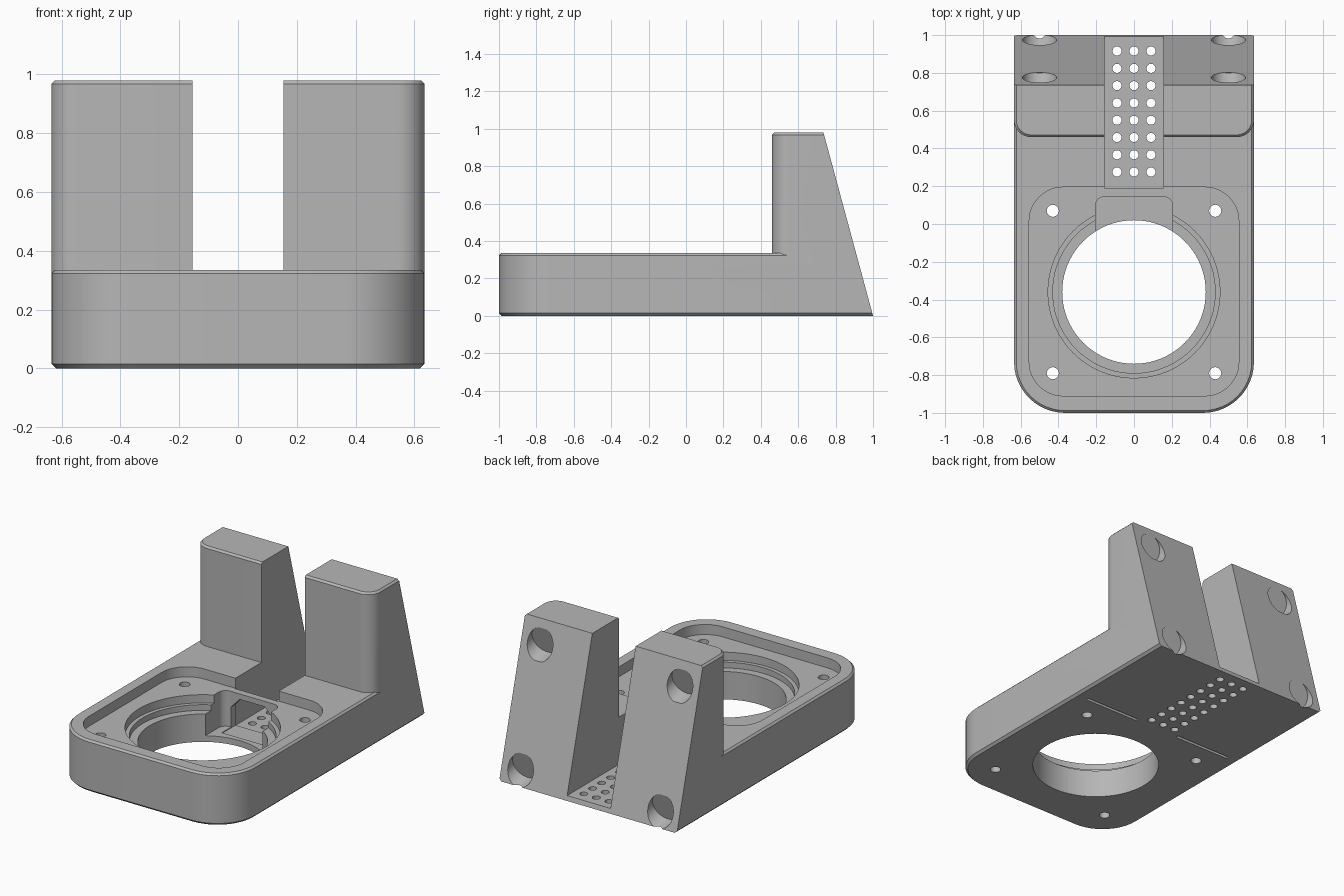
import bpy, bmesh, math
from mathutils import Matrix, Vector

cube = bpy.data.objects.get("Cube")
if cube:
    bpy.data.objects.remove(cube, do_unlink=True)

HALF = 0.635      # half width of the body
RIM = 0.335       # top of the base
RECESS = 0.27     # floor of the shallow pocket
BORE_Y = -0.36    # centre of the round opening
TOP = 0.98        # top of the towers
SLOPE = 0.265     # how far the rear face leans forward

grey = bpy.data.materials.new("matte grey")
grey.use_nodes = True
grey.diffuse_color = (0.47, 0.47, 0.47, 1)
grey.node_tree.nodes["Principled BSDF"].inputs["Base Color"].default_value = (0.47, 0.47, 0.47, 1)


def make_object(name, bm):
    bmesh.ops.recalc_face_normals(bm, faces=bm.faces)
    mesh = bpy.data.meshes.new(name)
    bm.to_mesh(mesh)
    bm.free()
    mesh.materials.append(grey)
    obj = bpy.data.objects.new(name, mesh)
    bpy.context.collection.objects.link(obj)
    return obj


def loft(name, rings):
    """Closed solid through rings of equal point count."""
    bm = bmesh.new()
    loops = [[bm.verts.new(p) for p in ring] for ring in rings]
    n = len(loops[0])
    for low, high in zip(loops, loops[1:]):
        for i in range(n):
            j = (i + 1) % n
            bm.faces.new((low[i], low[j], high[j], high[i]))
    bm.faces.new(loops[0])
    bm.faces.new(loops[-1])
    return make_object(name, bm)


def outline(half, front, back, z, r_front, r_back=0.0, inset=0.0):
    """Rectangle with rounded corners; the inset leaves the back in place."""
    half, front = half - inset, front + inset
    points = []
    corners = ((1, back, -1, r_back, 0), (-1, back, -1, r_back, 90),
               (-1, front, 1, r_front - inset, 180), (1, front, 1, r_front - inset, 270))
    for sx, y, sy, r, start in corners:
        steps = 12 if r > 0 else 0
        for k in range(steps + 1):
            a = math.radians(start + 90 * k / max(steps, 1))
            points.append((sx * (half - r) + r * math.cos(a), y + sy * r + r * math.sin(a), z))
    return points


def box(name, x, y, z):
    return loft(name, [[(x[0], y[0], h), (x[1], y[0], h), (x[1], y[1], h), (x[0], y[1], h)] for h in z])


def cylinders(name, centres, radius, depth, segments, rotation=Matrix()):
    bm = bmesh.new()
    for c in centres:
        bmesh.ops.create_cone(bm, cap_ends=True, segments=segments, radius1=radius, radius2=radius,
                              depth=depth, matrix=Matrix.Translation(c) @ rotation)
    return make_object(name, bm)


def combine(target, tool, operation="DIFFERENCE"):
    """Apply a boolean and discard the tool."""
    tool.hide_render = True
    mod = target.modifiers.new(tool.name, "BOOLEAN")
    mod.operation, mod.solver, mod.object = operation, "EXACT", tool
    bpy.context.view_layer.objects.active = target
    bpy.ops.object.modifier_apply(modifier=mod.name)
    bpy.data.objects.remove(tool, do_unlink=True)


# Base slab with chamfered lower and upper edges
body = loft("mount_body", [outline(HALF, -1, 1.2, z, 0.27, inset=d) for z, d in
                           ((0, 0.015), (0.015, 0), (RIM - 0.012, 0), (RIM, 0.012))])

# Rear block that becomes the two towers
block = loft("tower_block", [outline(HALF, 0.46, 1.2, z, 0.09, inset=d) for z, d in
                             ((0.15, 0), (TOP - 0.012, 0), (TOP, 0.012))])
combine(body, block, "UNION")

# Leaning rear face
wedge = [(1 + SLOPE * 0.2, -0.2 * TOP), (1 - SLOPE * 1.2, 1.2 * TOP), (1.6, 1.2 * TOP), (1.6, -0.2 * TOP)]
combine(body, loft("rear_slope", [[(x, y, z) for y, z in wedge] for x in (-1, 1)]))

# Open channel between the towers
combine(body, box("channel", (-0.155, 0.155), (0.19, 1.3), (0.03, 1.2)))

# Shallow rounded pocket in the top of the base
combine(body, loft("pocket", [outline(0.555, -0.91, 0.195, z, 0.18, 0.18) for z in (RECESS, 0.45)]))

# Stepped round opening
for label, radius, floor in (("bore", 0.38, -0.1), ("inner_step", 0.43, 0.18), ("outer_step", 0.455, 0.217)):
    top = 0.4
    combine(body, cylinders(label, [Vector((0, BORE_Y, (top + floor) / 2))], radius, top - floor, 80))

# Notch behind the opening, with a tunnel to the channel
combine(body, loft("notch", [outline(0.205, -0.1, 0.145, z, 0.0, 0.05) for z in (0.04, 0.4)]))
tunnel = [(-0.15, 0.035), (0.15, 0.035), (0.15, 0.17), (0.09, 0.235), (-0.09, 0.235), (-0.15, 0.17)]
combine(body, loft("tunnel", [[(x, y, z) for x, z in tunnel] for y in (0.05, 0.25)]))

# Perforated channel floor
grid = [Vector((0.09 * i, 0.275 + 0.0915 * j, 0)) for i in (-1, 0, 1) for j in range(8)]
combine(body, cylinders("perforations", grid, 0.024, 0.2, 20))

# Screw holes through the pocket floor
screws = [Vector((x, y, 0.15)) for x in (-0.43, 0.43) for y in (-0.79, 0.07)]
combine(body, cylinders("screw_holes", screws, 0.032, 0.6, 24))

# Round sockets square to the leaning rear face
tilt = Matrix.Rotation(math.atan2(TOP, SLOPE), 4, "X")
sockets = [Vector((x, 1 - SLOPE * z / TOP, z)) for x in (-0.5, 0.5) for z in (0.095, 0.83)]
combine(body, cylinders("rear_sockets", sockets, 0.09, 0.1, 40, tilt))

# Thin grooves on the underside
for side in (-1, 1):
    xs = sorted((side * 0.155, side * 0.555))
    combine(body, box("groove", xs, (0.21, 0.23), (-0.05, 0.02)))

# Smooth the curved walls, keep the edges crisp
bpy.ops.object.select_all(action="DESELECT")
body.select_set(True)
bpy.context.view_layer.objects.active = body
bpy.ops.object.shade_smooth_by_angle(angle=math.radians(30))
